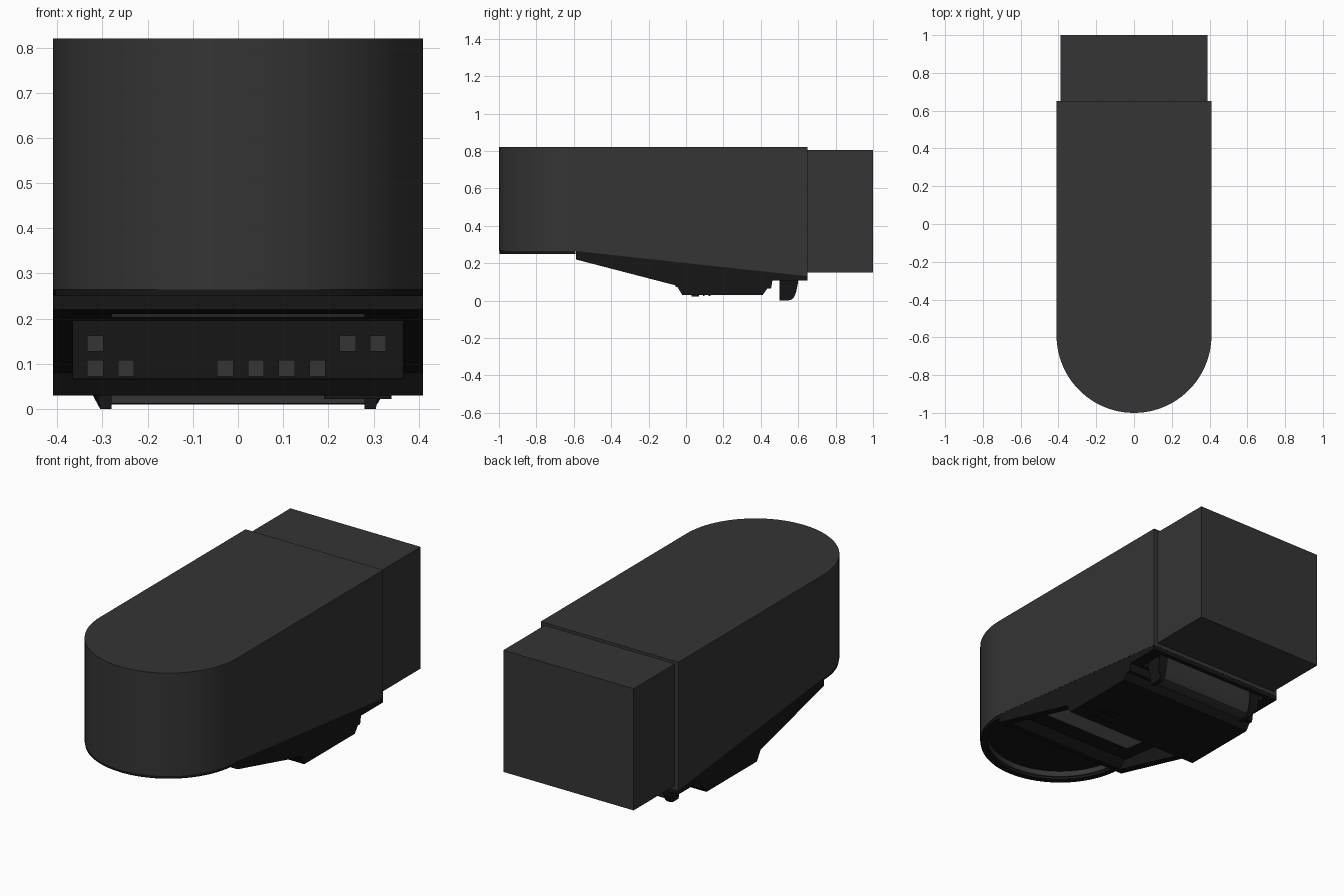
import bpy, bmesh, math
from mathutils import Vector

if "Cube" in bpy.data.objects:
    bpy.data.objects.remove(bpy.data.objects["Cube"])


def mat(name, v):
    m = bpy.data.materials.new(name)
    m.diffuse_color = (v, v, v, 1)
    m.use_nodes = True
    m.node_tree.nodes["Principled BSDF"].inputs["Base Color"].default_value = m.diffuse_color
    return m


SHELL = mat("shell_grey", 0.035)
DARK = mat("underside_black", 0.008)
LIGHT = mat("window_grey", 0.16)


def prism(name, pts, lo, hi, axis, m):
    """Extrude a 2D outline: axis 'X' takes (y, z), 'Z' takes (x, y)."""
    place = (lambda p, d: (d, p[0], p[1])) if axis == 'X' else (lambda p, d: (p[0], p[1], d))
    bm = bmesh.new()
    face = bm.faces.new([bm.verts.new(place(p, lo)) for p in pts])
    ext = bmesh.ops.extrude_face_region(bm, geom=[face])
    verts = [g for g in ext["geom"] if isinstance(g, bmesh.types.BMVert)]
    bmesh.ops.translate(bm, verts=verts, vec=Vector(place((0, 0), hi - lo)))
    bmesh.ops.recalc_face_normals(bm, faces=bm.faces)
    me = bpy.data.meshes.new(name)
    bm.to_mesh(me)
    bm.free()
    ob = bpy.data.objects.new(name, me)
    bpy.context.collection.objects.link(ob)
    if m:
        me.materials.append(m)
    return ob


def box(name, x0, x1, y0, y1, z0, z1, m):
    return prism(name, [(y0, z0), (y1, z0), (y1, z1), (y0, z1)], x0, x1, 'X', m)


def cut(ob, cutter):
    mod = ob.modifiers.new("cut", 'BOOLEAN')
    mod.operation = 'DIFFERENCE'
    mod.solver = 'EXACT'
    mod.object = cutter
    cutter.hide_render = True
    cutter.hide_set(True)


def smooth(ob):
    bpy.ops.object.select_all(action='DESELECT')
    ob.select_set(True)
    bpy.context.view_layer.objects.active = ob
    bpy.ops.object.shade_smooth_by_angle(angle=math.radians(30))


def arc(r, n=48):
    """Half circle bulging to the front, left to right."""
    return [(-r * math.cos(math.pi * i / n), -0.59 - r * math.sin(math.pi * i / n))
            for i in range(n + 1)]


# Main housing, rounded nose and rear block
prism("main_housing", [(-0.59, 0.265), (0.65, 0.13), (0.65, 0.82), (-0.59, 0.82)],
      -0.41, 0.41, 'X', SHELL)
nose = prism("rounded_nose", arc(0.41), 0.265, 0.82, 'Z', SHELL)
box("rear_block", -0.388, 0.388, 0.64, 1.0, 0.15, 0.805, SHELL)

# Hollow under the nose with a dark rim and floor
nose_cutter = prism("nose_cutter", arc(0.37), 0.2, 0.305, 'Z', None)
cut(nose, nose_cutter)
smooth(nose)
rim = prism("nose_rim", arc(0.407) + arc(0.375)[::-1], 0.25, 0.268, 'Z', DARK)
smooth(rim)
prism("nose_hollow_floor", arc(0.369), 0.295, 0.304, 'Z', DARK)

# Underside body with a front recess and a rear roller bay
under = prism("underside_body",
              [(-0.589, 0.27), (-0.589, 0.22), (-0.05, 0.08), (-0.02, 0.03), (0.41, 0.03),
               (0.435, 0.065), (0.455, 0.065), (0.462, 0.107), (0.649, 0.107), (0.649, 0.14)],
              -0.409, 0.409, 'X', DARK)
cut(under, prism("recess_cutter",
                 [(-0.55, 0.1), (-0.55, 0.214), (-0.45, 0.3), (-0.03, 0.3),
                  (-0.03, 0.068), (-0.1, 0.05)], -0.365, 0.365, 'X', None))
cut(under, box("bay_cutter", -0.345, 0.345, 0.48, 0.625, 0.0, 0.137, None))

# Dark ceiling of the recess and the light window in it
prism("recess_ceiling", [(-0.50, 0.247), (-0.031, 0.196), (-0.031, 0.206), (-0.50, 0.257)],
      -0.364, 0.364, 'X', DARK)
prism("light_window", [(-0.39, 0.231), (-0.18, 0.203), (-0.18, 0.214), (-0.39, 0.237)],
      -0.28, 0.28, 'X', LIGHT)

# Small square sockets on the back wall of the recess
sockets = [(-0.316, 0.145), (0.243, 0.145), (0.31, 0.145), (-0.316, 0.09), (-0.248, 0.09)]
sockets += [(-0.028 + 0.068 * i, 0.09) for i in range(4)]
for i, (x, z) in enumerate(sockets):
    box(f"socket_{i + 1}", x - 0.018, x + 0.018, -0.055, -0.025, z - 0.018, z + 0.018, SHELL)

# Latch under the flat base
box("base_latch", 0.19, 0.34, 0.03, 0.07, 0.022, 0.035, DARK)
for i in range(2):
    box(f"latch_rib_{i + 1}", 0.2, 0.33, 0.09 + 0.03 * i, 0.1 + 0.03 * i, 0.025, 0.035, DARK)

# Rear handle bar between two rounded hooks
hook = [(0.50, 0.14), (0.50, 0.0), (0.545, 0.0), (0.566, 0.006), (0.58, 0.022),
        (0.59, 0.05), (0.60, 0.10), (0.60, 0.14)]
for side, s in (("left", -1), ("right", 1)):
    h = prism(f"{side}_hook", hook, s * 0.28, s * 0.332, 'X', DARK)
    # round the outer lower corner
    for v in h.data.vertices:
        if abs(v.co.x) > 0.3 and v.co.z < 0.03:
            v.co.x = s * 0.305
    smooth(h)
bar = prism("handle_bar", [(0.505, 0.137), (0.505, 0.012), (0.545, 0.01), (0.565, 0.018),
                           (0.578, 0.04), (0.588, 0.1), (0.588, 0.137)],
            -0.281, 0.281, 'X', SHELL)
smooth(bar)
